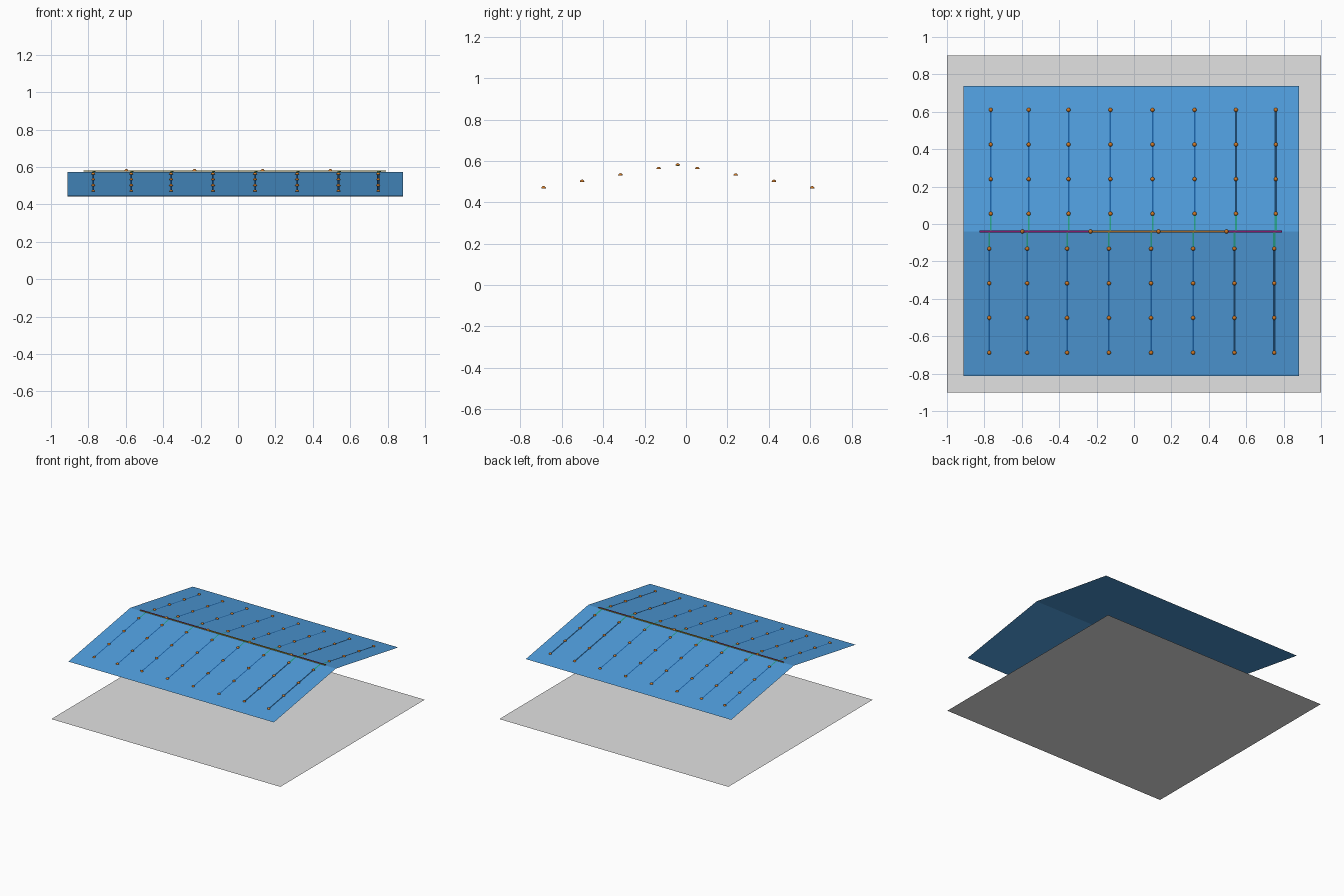
import bpy, bmesh
from mathutils import Matrix

if "Cube" in bpy.data.objects:
    bpy.data.objects.remove(bpy.data.objects["Cube"])

RIDGE_Y, RIDGE_Z, SLOPE = -0.04, 0.573, 0.167
LIFT = 0.003


def material(name, rgb):
    m = bpy.data.materials.new(name)
    m.diffuse_color = (*rgb, 1)
    m.use_nodes = True
    m.node_tree.nodes["Principled BSDF"].inputs["Base Color"].default_value = m.diffuse_color
    return m


GREY = material("ground grey", (0.76, 0.76, 0.76))
BLUE = material("sheet blue", (0.08, 0.34, 0.72))
RIB_BLUE = material("rib blue", (0.01, 0.12, 0.38))
NAVY = material("rib navy", (0.01, 0.06, 0.15))
TEAL = material("rib teal", (0.02, 0.35, 0.25))
PURPLE = material("ridge purple", (0.25, 0.01, 0.15))
BROWN = material("ridge brown", (0.35, 0.13, 0.02))
OLIVE = material("ridge olive", (0.40, 0.38, 0.04))
ORANGE = material("joint orange", (0.62, 0.19, 0.02))


def finish(name, bm, *mats):
    me = bpy.data.meshes.new(name)
    bm.to_mesh(me)
    bm.free()
    for m in mats:
        me.materials.append(m)
    ob = bpy.data.objects.new(name, me)
    bpy.context.collection.objects.link(ob)
    return ob


def quad(bm, points):
    f = bm.faces.new([bm.verts.new(p) for p in points])
    f.normal_update()
    if f.normal.z < 0:
        f.normal_flip()


def roof_z(y):
    return RIDGE_Z - SLOPE * abs(y - RIDGE_Y)


def slope_strip(bm, x0, x1, y0, y1, lift=0.0):
    """Flat strip lying on the roof slope."""
    z0, z1 = roof_z(y0) + lift, roof_z(y1) + lift
    quad(bm, [(x0, y0, z0), (x1, y0, z0), (x1, y1, z1), (x0, y1, z1)])


def joint(bm, x, y, z, r=0.011):
    """Small half ball sitting on a rib."""
    geo = bmesh.ops.create_icosphere(bm, subdivisions=2, radius=r)
    low = [v for v in geo['verts'] if v.co.z < -0.001]
    keep = [v for v in geo['verts'] if v.co.z >= -0.001]
    bmesh.ops.translate(bm, verts=keep, vec=(x, y, z))
    bmesh.ops.delete(bm, geom=low, context='VERTS')


# ground sheet
bm = bmesh.new()
quad(bm, [(-1, -0.9, 0), (1, -0.9, 0), (1, 0.9, 0), (-1, 0.9, 0)])
finish("ground_sheet", bm, GREY)

# two sloping roof sheets
for name, y in (("front_roof", -0.813), ("back_roof", 0.738)):
    bm = bmesh.new()
    slope_strip(bm, -0.912, 0.882, y, RIDGE_Y)
    finish(name, bm, BLUE)

# ribs running down each slope, with joints along them
RIB_X = (-0.77, -0.567, -0.354, -0.13, 0.095, 0.32, 0.541, 0.754)
lower, dark, upper, joints = (bmesh.new() for _ in range(4))
for i, x in enumerate(RIB_X):
    w = 0.006 if i > 5 else 0.004
    for side, ys in ((-1, (-0.132, -0.317, -0.502, -0.688)),
                     (1, (0.055, 0.24, 0.425, 0.61))):
        px = x + 0.004 * side
        slope_strip(upper, px - w, px + w, RIDGE_Y, ys[0], LIFT)
        slope_strip(dark if i > 5 else lower, px - w, px + w, ys[0], ys[-1], LIFT)
        for y in ys:
            joint(joints, px, y, roof_z(y) + LIFT)
finish("lower_ribs", lower, RIB_BLUE)
finish("right_lower_ribs", dark, NAVY)
finish("upper_ribs", upper, TEAL)

# ridge bar in coloured lengths: olive sides, purple or brown top
STOPS = (-0.825, -0.597, -0.233, 0.131, 0.494, 0.792)
bar_z = RIDGE_Z + 0.005
bm = bmesh.new()
for i, (a, b) in enumerate(zip(STOPS, STOPS[1:])):
    m = Matrix.Translation(((a + b) / 2, RIDGE_Y, bar_z)) @ \
        Matrix.Diagonal((b - a, 0.010, 0.006, 1))
    old = set(bm.faces)
    bmesh.ops.create_cube(bm, size=1, matrix=m)
    bm.normal_update()
    for f in set(bm.faces) - old:
        if f.normal.z > 0.5:
            f.material_index = 1 if i in (2, 3) else 0
        else:
            f.material_index = 2
finish("ridge_bar", bm, PURPLE, BROWN, OLIVE)

# joints on the ridge and ribs
for x in STOPS[1:-1]:
    joint(joints, x, RIDGE_Y, bar_z)
for f in joints.faces:
    f.smooth = True
finish("joints", joints, ORANGE)
